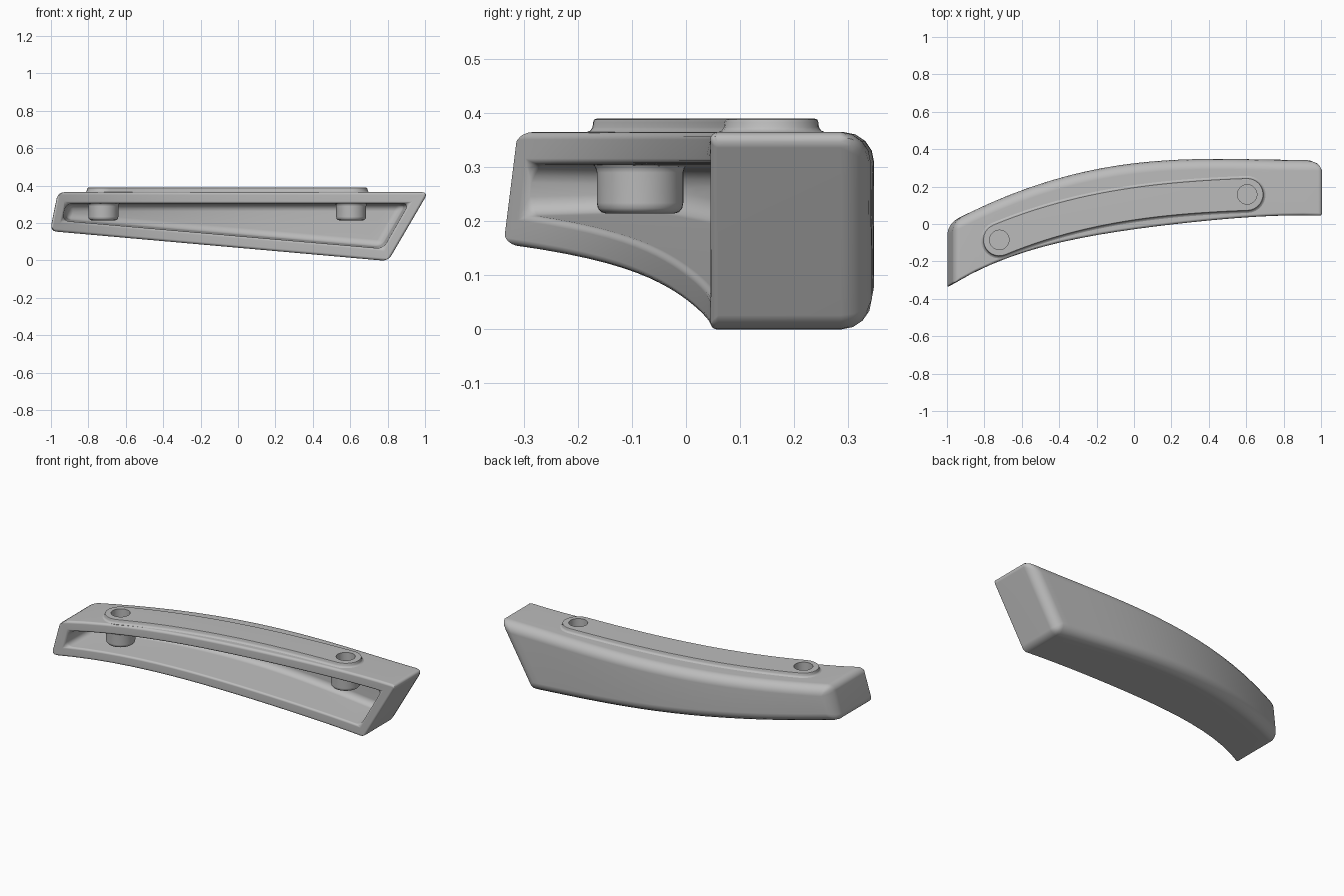
import bpy
import bmesh
import math
from mathutils import Vector

default = bpy.data.objects.get("Cube")
if default:
    bpy.data.objects.remove(default, do_unlink=True)

STATIONS = 18
TOP = 0.365

grey = bpy.data.materials.new("plain grey")
grey.use_nodes = True
grey.diffuse_color = (0.5, 0.5, 0.5, 1)
grey.node_tree.nodes["Principled BSDF"].inputs["Base Color"].default_value = (0.5, 0.5, 0.5, 1)


def smooth_curve(points):
    """Polynomial y(x) passing through the given plan points."""
    def y(x):
        return sum(yi * math.prod((x - xj) / (xi - xj) for xj, _ in points if xj != xi)
                   for xi, yi in points)
    return y


front = smooth_curve([(-1, -0.34), (-0.5, -0.125), (0, -0.028), (0.5, 0.028), (1, 0.045)])
back = smooth_curve([(-1, 0.0), (-0.5, 0.215), (0, 0.325), (0.5, 0.348), (1, 0.342)])
centre = smooth_curve([(-0.72, -0.085), (-0.4, 0.025), (0, 0.108), (0.605, 0.158)])


def finish_mesh(bm, name):
    bmesh.ops.recalc_face_normals(bm, faces=bm.faces)
    mesh = bpy.data.meshes.new(name)
    bm.to_mesh(mesh)
    bm.free()
    obj = bpy.data.objects.new(name, mesh)
    bpy.context.collection.objects.link(obj)
    mesh.materials.append(grey)
    return obj


def apply_modifier(obj, kind, **settings):
    mod = obj.modifiers.new(kind.title(), kind)
    for key, value in settings.items():
        setattr(mod, key, value)
    bpy.ops.object.select_all(action='DESELECT')
    bpy.context.view_layer.objects.active = obj
    obj.select_set(True)
    bpy.ops.object.modifier_apply(modifier=mod.name)


def bridge(bm, a, b):
    n = len(a)
    for i in range(n):
        j = (i + 1) % n
        bm.faces.new((a[i], a[j], b[j], b[i]))


def ring_stack(name, rings):
    """Solid made of stacked closed outlines."""
    bm = bmesh.new()
    loops = [[bm.verts.new(p) for p in ring] for ring in rings]
    for a, b in zip(loops, loops[1:]):
        bridge(bm, a, b)
    bm.faces.new(loops[0])
    bm.faces.new(loops[-1])
    return finish_mesh(bm, name)


def circle(x, y, z, r, n=40):
    return [(x + r * math.cos(math.tau * i / n), y + r * math.sin(math.tau * i / n), z)
            for i in range(n)]


# Curved hollow body: outer back, outer front, opening rim, cavity back
def layer(bm, quad, depth):
    bl, tl, tr, br = [Vector(c) for c in quad]
    steps = [i / STATIONS for i in range(STATIONS + 1)]
    points = [bl.lerp(br, t) for t in steps] + [tr.lerp(tl, t) for t in steps]
    return [bm.verts.new((p.x, depth(p.x), p.y)) for p in points]


def cap(bm, loop):
    for i in range(STATIONS):
        bm.faces.new((loop[i], loop[i + 1], loop[-2 - i], loop[-1 - i]))


outer = [(-1.005, 0.157), (-0.963, TOP), (1.018, TOP), (0.803, -0.003)]
opening = [(-0.94, 0.212), (-0.921, 0.305), (0.915, 0.305), (0.777, 0.063)]
cavity = [(-0.925, 0.22), (-0.908, 0.3), (0.895, 0.3), (0.765, 0.073)]

bm = bmesh.new()
layers = [layer(bm, outer, back), layer(bm, outer, front), layer(bm, opening, front),
          layer(bm, cavity, lambda x: back(x) - 0.07)]
for a, b in zip(layers, layers[1:]):
    bridge(bm, a, b)
cap(bm, layers[0])
cap(bm, layers[-1])

# Rounding amount for each kind of edge
weight = bm.edges.layers.float.new("bevel_weight_edge")
for loop, amount in zip(layers, (1.0, 0.25, 0.2, 0.65)):
    for i, v in enumerate(loop):
        bm.edges.get((v, loop[i - 1]))[weight] = amount
for k, amount in ((0, 0.6), (2, 0.6)):
    for i in (0, STATIONS, STATIONS + 1, -1):
        bm.edges.get((layers[k][i], layers[k + 1][i]))[weight] = amount
body = finish_mesh(bm, "handle_body")
apply_modifier(body, 'BEVEL', limit_method='WEIGHT', width=0.056, segments=4)


# Raised curved pad with a filleted foot
def pad_outline(r, z):
    x0, x1, n, arc = -0.72, 0.605, 24, 14
    xs = [x0 + (x1 - x0) * i / n for i in range(n + 1)]
    angles = [math.atan2(centre(x + 0.01) - centre(x - 0.01), 0.02) for x in xs]

    def at(x, angle):
        return (x + r * math.cos(angle), centre(x) + r * math.sin(angle), z)
    half = math.pi / 2
    points = [at(x, a - half) for x, a in zip(xs, angles)]
    points += [at(x1, angles[-1] - half + math.pi * i / arc) for i in range(1, arc)]
    points += [at(x, a + half) for x, a in reversed(list(zip(xs, angles)))]
    points += [at(x0, angles[0] + half + math.pi * i / arc) for i in range(1, arc)]
    return points


pad = ring_stack("top_pad", [pad_outline(r, z) for r, z in (
    (0.099, 0.36), (0.099, TOP), (0.092, 0.368), (0.088, 0.374),
    (0.087, 0.383), (0.085, 0.388), (0.08, 0.39))])

# Screw bosses hanging in the cavity, with blind holes from the top
parts = [body, pad]
mounts = (("right", -0.72, -0.085), ("left", 0.605, 0.158))
for side, x, y in mounts:
    parts.append(ring_stack(side + "_screw_boss", [circle(x, y, z, r) for r, z in (
        (0.062, 0.214), (0.072, 0.217), (0.078, 0.224), (0.08, 0.234),
        (0.08, 0.29), (0.083, 0.3), (0.09, 0.308), (0.09, 0.33))]))

for side, x, y in mounts:
    cutter = ring_stack("hole_cutter", [circle(x, y, z, 0.052) for z in (0.25, 0.5)])
    cutter.hide_render = True
    for part in parts:
        if "boss" not in part.name or part.name.startswith(side):
            apply_modifier(part, 'BOOLEAN', object=cutter, operation='DIFFERENCE', solver='EXACT')
    bpy.data.objects.remove(cutter, do_unlink=True)

# Smooth rounded edges, flat broad faces
for part in parts:
    bpy.ops.object.select_all(action='DESELECT')
    bpy.context.view_layer.objects.active = part
    part.select_set(True)
    bpy.ops.object.shade_smooth_by_angle(angle=math.radians(40))
    mod = part.modifiers.new("Even Shading", 'WEIGHTED_NORMAL')
    mod.keep_sharp = True
